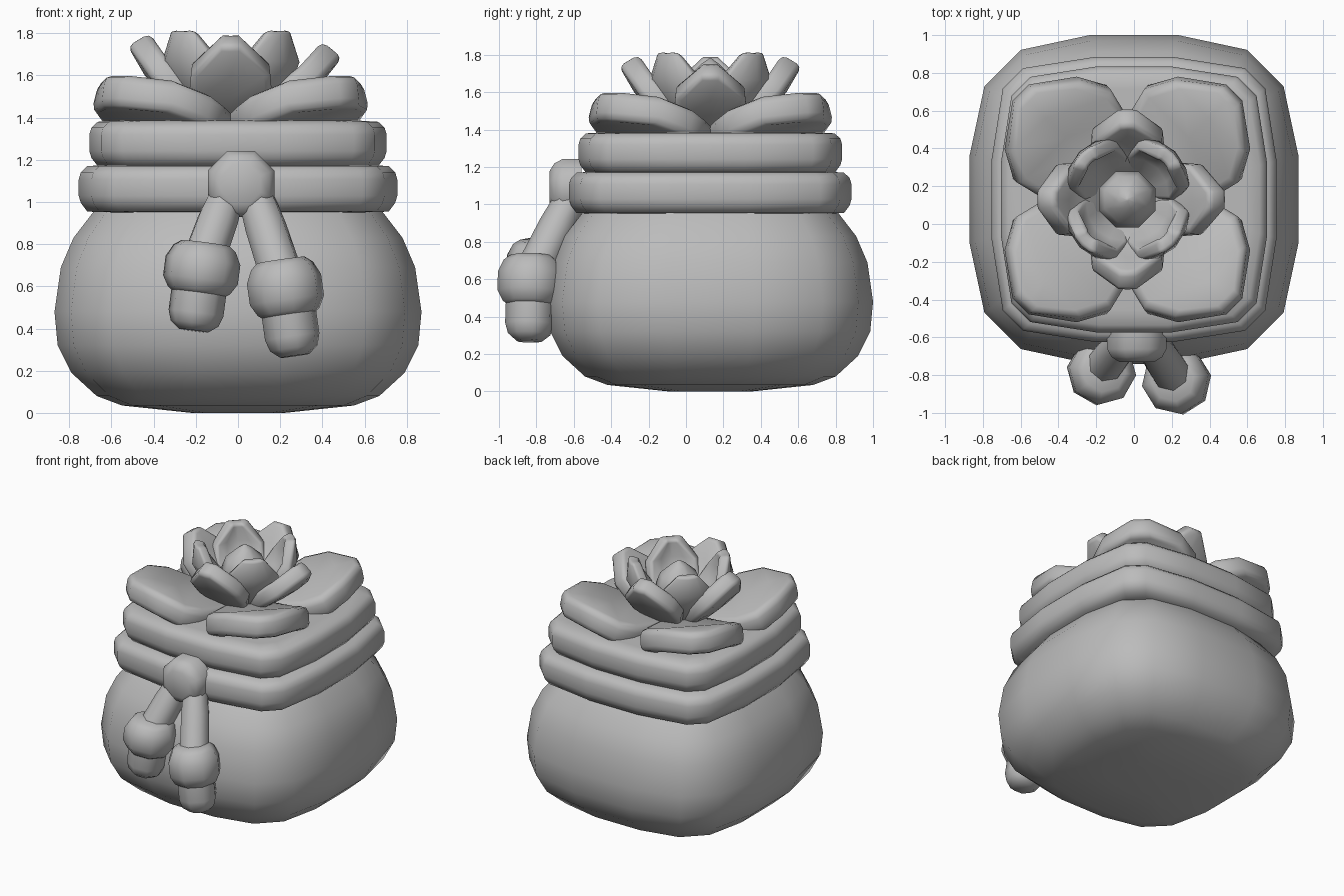
import bpy
from math import radians, sin, cos, pi
from mathutils import Vector

if "Cube" in bpy.data.objects:
    bpy.data.objects.remove(bpy.data.objects["Cube"], do_unlink=True)

grey = bpy.data.materials.new("plain_grey")
grey.use_nodes = True
grey.diffuse_color = (0.5, 0.5, 0.5, 1)
grey.node_tree.nodes["Principled BSDF"].inputs["Base Color"].default_value = (0.5, 0.5, 0.5, 1)

CY = 0.13                           # middle of the pouch
FLOWER = Vector((-0.035, CY, 0))    # middle of the flower


def make(name, verts, faces, angle=40):
    mesh = bpy.data.meshes.new(name)
    mesh.from_pydata(verts, [], faces)
    mesh.materials.append(grey)
    obj = bpy.data.objects.new(name, mesh)
    bpy.context.collection.objects.link(obj)
    bpy.ops.object.select_all(action='DESELECT')
    obj.select_set(True)
    bpy.context.view_layer.objects.active = obj
    bpy.ops.object.shade_smooth_by_angle(angle=radians(angle))
    return obj


def loft(name, rings, angle=50):
    """Skin a stack of equal rings and cap both ends."""
    n = len(rings[0])
    verts = [v for ring in rings for v in ring]
    faces = [(r * n + i, r * n + (i + 1) % n, (r + 1) * n + (i + 1) % n, (r + 1) * n + i)
             for r in range(len(rings) - 1) for i in range(n)]
    faces.append(tuple(reversed(range(n))))
    faces.append(tuple(range(len(verts) - n, len(verts))))
    return make(name, verts, faces, angle)


def square_ring(half, z, corner=(0.69, 0.91)):
    """Rounded square outline, counter-clockwise."""
    near, far = corner
    quarter = [(1, 0.27), (far, near), (near, far), (0.27, 1)]
    ring = []
    for k in range(4):
        c, s = round(cos(k * pi / 2)), round(sin(k * pi / 2))
        ring += [((x * c - y * s) * half, CY + (x * s + y * c) * half, z) for x, y in quarter]
    return ring


def turned(name, start, end, profile, sides=8):
    """Turn (fraction, radius) pairs around the line from start to end."""
    start, end = Vector(start), Vector(end)
    axis = end - start
    turn = axis.to_track_quat('Z', 'Y')
    rings = []
    for t, r in profile:
        rings.append([start + axis * t + turn @ Vector((r * cos(a), r * sin(a), 0))
                      for a in [2 * pi * (i + 0.5) / sides for i in range(sides)]])
    return loft(name, rings)


def petal(name, degrees, rows, thick, bevel, cup, columns=3, shift=(0, 0)):
    """Thick leaf from (distance, half width, height) rows, pointing outwards."""
    a = radians(degrees)
    out, side = Vector((cos(a), sin(a), 0)), Vector((-sin(a), cos(a), 0))
    verts, faces = [], []
    for k, (u, w, z) in enumerate(rows):
        grow = k / (len(rows) - 1)
        for j in range(columns):
            v = w * (2 * j / (columns - 1) - 1)
            p = FLOWER + out * (u + shift[0] * grow - cup * v * v) + side * v
            p.z = z + shift[1] * grow
            verts.append(p)
    for r in range(len(rows) - 1):
        for j in range(columns - 1):
            b = r * columns + j
            faces.append((b, b + columns, b + columns + 1, b + 1))
    obj = make(name, verts, faces)
    shell = obj.modifiers.new("thickness", 'SOLIDIFY')
    shell.thickness, shell.offset = thick, -1
    soft = obj.modifiers.new("soft_edge", 'BEVEL')
    soft.width, soft.segments = bevel, 2
    soft.limit_method, soft.angle_limit = 'ANGLE', radians(50)


# Pouch
pouch = [(0.22, 0), (0.55, 0.035), (0.67, 0.08), (0.79, 0.19), (0.855, 0.32), (0.87, 0.48),
         (0.84, 0.69), (0.78, 0.83), (0.68, 0.96), (0.62, 1.02)]
loft("pouch", [square_ring(r, z) for r, z in pouch])

# Two rolled collars
for name, r, low, high in (("lower_collar", 0.755, 0.95, 1.175), ("upper_collar", 0.705, 1.165, 1.385)):
    h = high - low
    rings = [(r - 0.12, low), (r - 0.04, low + 0.005), (r - 0.01, low + h * 0.2), (r, low + h * 0.35),
             (r, low + h * 0.7), (r - 0.01, low + h * 0.85), (r - 0.04, high - 0.005), (r - 0.12, high)]
    loft(name, [square_ring(*p, (0.78, 0.92)) for p in rings], 60)

# Flower: wide outer leaves, upright middle leaves, cupped inner leaves
outer = [(0.04, 0.12, 1.39), (0.34, 0.32, 1.46), (0.46, 0.35, 1.51), (0.61, 0.27, 1.575), (0.78, 0.06, 1.605)]
middle = [(0.06, 0.09, 1.43), (0.22, 0.19, 1.57), (0.31, 0.18, 1.67), (0.385, 0.04, 1.8)]
inner = [(0.1, 0.08, 1.45), (0.23, 0.16, 1.58), (0.285, 0.15, 1.68), (0.27, 0.04, 1.805)]
for i in range(4):
    petal(f"outer_leaf_{i + 1}", 45 + 90 * i, outer, 0.16, 0.045, 0)
    petal(f"middle_leaf_{i + 1}", 90 * i, middle, 0.12, 0.03, 0.6, 3, (0.05, -0.04) if i == 0 else (0, 0))
    petal(f"inner_leaf_{i + 1}", 45 + 90 * i, inner, 0.075, 0.02, 3, 5)
turned("flower_bud", FLOWER + Vector((0, 0, 1.38)), FLOWER + Vector((0, 0, 1.78)),
       [(0, 0.08), (0.3, 0.14), (0.55, 0.16), (0.75, 0.13), (0.93, 0.05), (1, 0.008)])

# Knot and its two hanging cords
turned("knot", (0.015, -0.56, 1.085), (0.015, -0.73, 1.085),
       [(0, 0.17), (0.6, 0.17), (0.85, 0.145), (1, 0.1)])
cords = {"right": ((-0.05, -0.61, 1.04), (-0.165, -0.76, 0.72), (-0.155, -0.775, 0.805), (-0.21, -0.79, 0.39)),
         "left": ((0.08, -0.61, 1.04), (0.21, -0.81, 0.64), (0.205, -0.825, 0.725), (0.27, -0.84, 0.27))}
for side, (top, bottom, bead, tip) in cords.items():
    turned(side + "_cord", top, bottom, [(0, 0.085), (0.4, 0.1), (1, 0.105)])
    turned(side + "_bead", bead, tip,
           [(0, 0.115), (0.06, 0.15), (0.2, 0.18), (0.42, 0.18), (0.54, 0.15), (0.59, 0.12)])
    turned(side + "_tassel", bead, tip, [(0.5, 0.132), (0.8, 0.132), (0.92, 0.115), (1, 0.07)])
